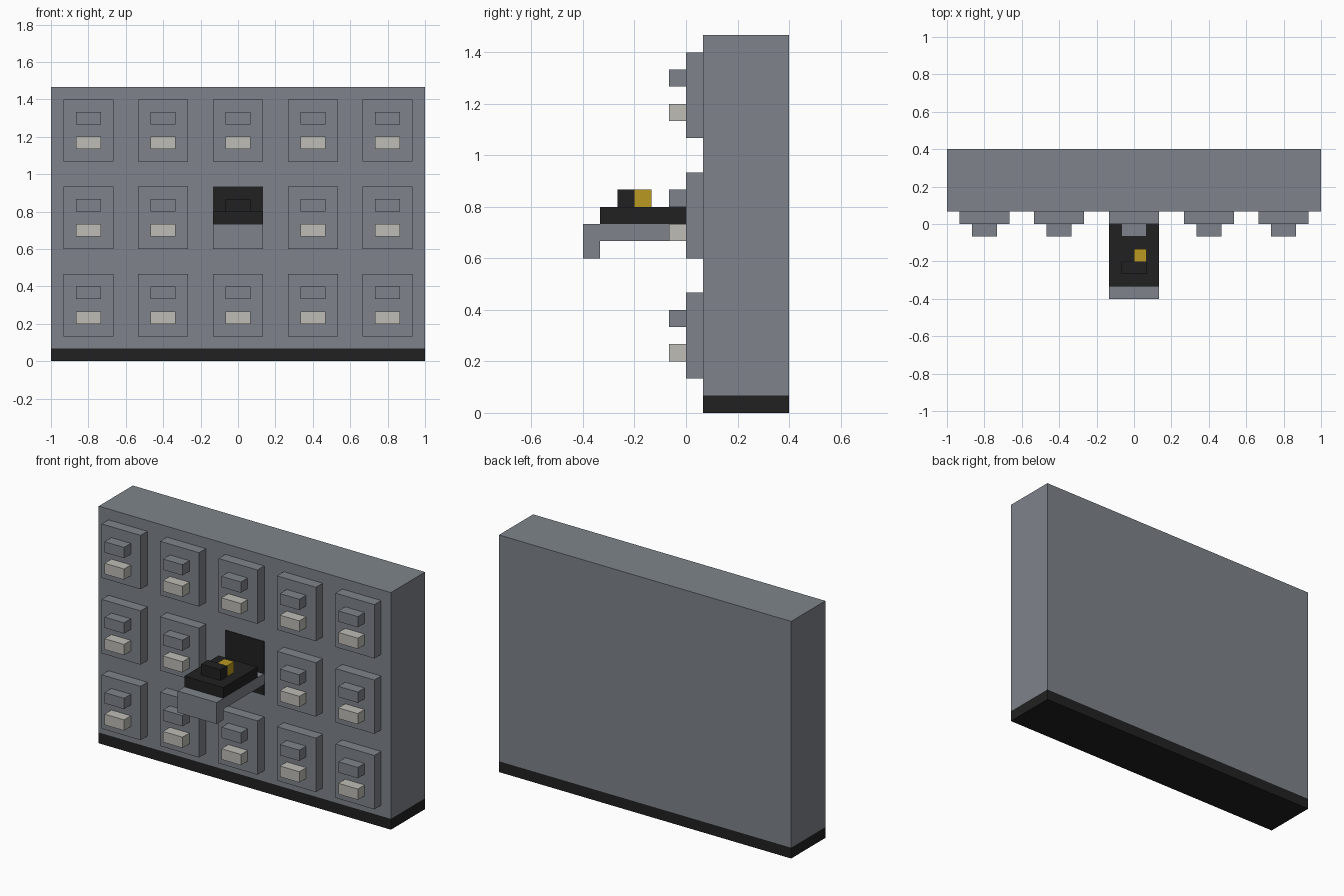
import bpy
import bmesh
from mathutils import Vector

cube = bpy.data.objects.get("Cube")
if cube:
    bpy.data.objects.remove(cube, do_unlink=True)

U = 1 / 15  # building module: every part is a whole number of these


def material(name, rgb):
    m = bpy.data.materials.new(name)
    m.use_nodes = True
    m.diffuse_color = (*rgb, 1)
    bsdf = next(n for n in m.node_tree.nodes if n.type == 'BSDF_PRINCIPLED')
    bsdf.inputs["Base Color"].default_value = (*rgb, 1)
    return m


steel = material("steel grey", (0.209, 0.231, 0.258))
black = material("soft black", (0.0153, 0.0153, 0.0153))
label_white = material("warm light grey", (0.508, 0.503, 0.462))
gold = material("gold", (0.491, 0.314, 0.0153))


def box(name, x, y, z, mat):
    """Box from (min, max) ranges given in modules."""
    lo = Vector((x[0], y[0], z[0])) * U
    hi = Vector((x[1], y[1], z[1])) * U
    bm = bmesh.new()
    bmesh.ops.create_cube(bm, size=1)
    bmesh.ops.scale(bm, vec=hi - lo, verts=bm.verts)
    mesh = bpy.data.meshes.new(name)
    bm.to_mesh(mesh)
    bm.free()
    mesh.materials.append(mat)
    obj = bpy.data.objects.new(name, mesh)
    obj.location = (lo + hi) / 2
    bpy.context.collection.objects.link(obj)
    return obj


# Cabinet body and plinth
box("cabinet_body", (-15, 15), (1, 6), (1, 22), steel)
box("plinth", (-15, 15), (1, 6), (0, 1), black)

# Grid of closed drawers, each with a handle and a label holder
for row, z in enumerate((2, 9, 16)):
    for col, x in enumerate((-12, -6, 0, 6, 12)):
        if (row, col) == (1, 2):
            continue  # this drawer is open
        tag = f"_{row + 1}_{col + 1}"
        box("drawer_front" + tag, (x - 2, x + 2), (0, 1), (z, z + 5), steel)
        box("drawer_handle" + tag, (x - 1, x + 1), (-1, 0), (z + 3, z + 4), steel)
        box("drawer_label" + tag, (x - 1, x + 1), (-1, 0), (z + 1, z + 2), label_white)

# Open drawer: dark opening, pulled-out tray and its front
box("drawer_opening", (-2, 2), (0.95, 1), (9, 14), black)
box("open_drawer_tray", (-2, 2), (-5, 1), (10, 11), steel)
box("open_drawer_front", (-2, 2), (-6, -5), (9, 11), steel)

# Contents of the open drawer
box("drawer_contents", (-2, 2), (-5, 0), (11, 12), black)
box("content_block", (-1, 1), (-4, -3), (12, 13), black)
box("gold_block", (0, 1), (-3, -2), (12, 13), gold)
